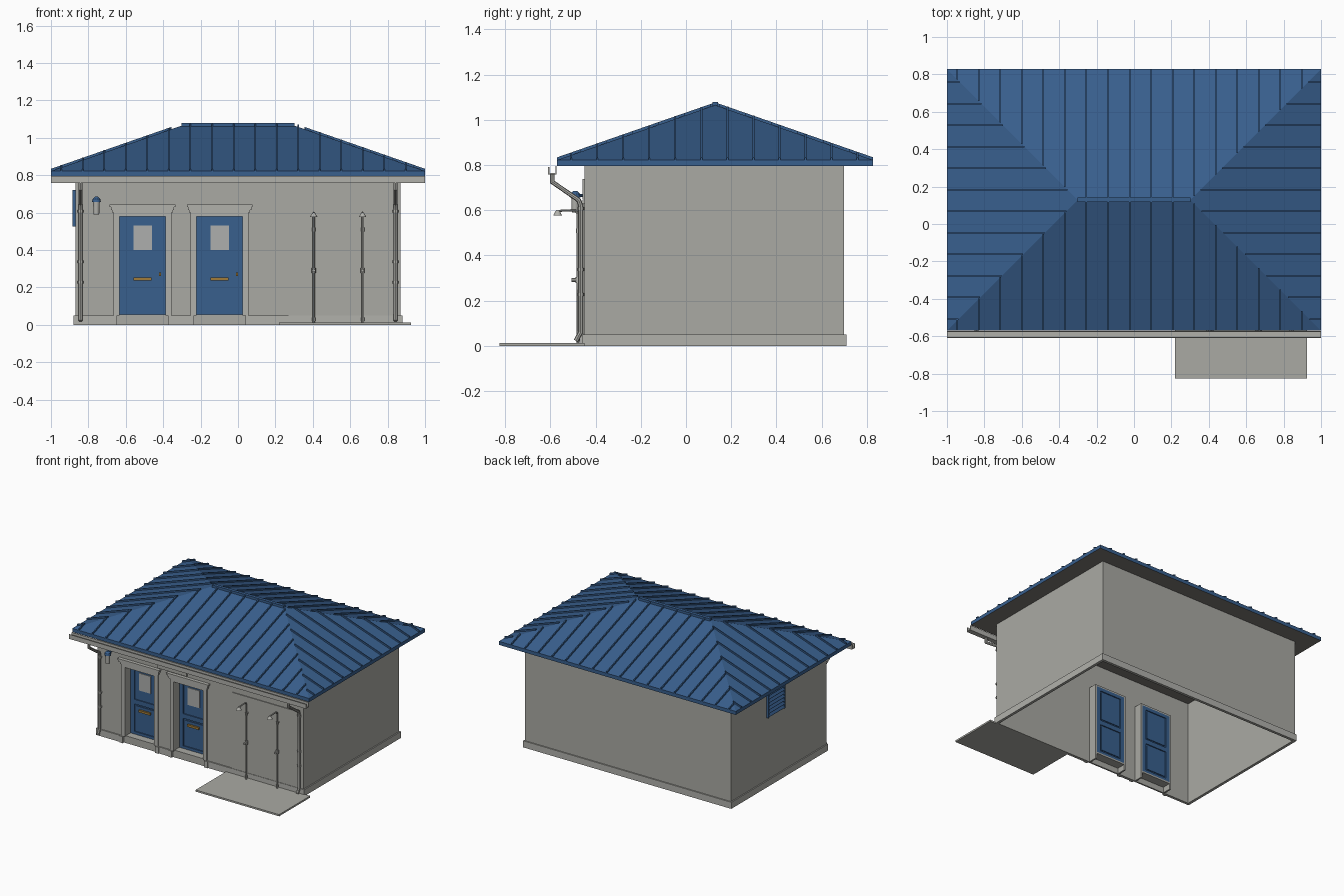
import bpy, bmesh, math
from mathutils import Vector

if "Cube" in bpy.data.objects:
    bpy.data.objects.remove(bpy.data.objects["Cube"])


def material(name, rgb):
    m = bpy.data.materials.new(name)
    m.diffuse_color = (*rgb, 1)
    m.use_nodes = True
    m.node_tree.nodes["Principled BSDF"].inputs["Base Color"].default_value = m.diffuse_color
    return m


GREY = material("wall grey", (0.40, 0.40, 0.37))
TRIM = material("trim grey", (0.44, 0.44, 0.41))
BLUE = material("roof blue", (0.040, 0.115, 0.270))
DARK = material("soffit grey", (0.20, 0.19, 0.175))
PANE = material("pane grey", (0.42, 0.43, 0.42))
BRASS = material("brass", (0.36, 0.20, 0.04))


def finish(name, bm, *mats, smooth=False):
    bmesh.ops.recalc_face_normals(bm, faces=bm.faces)
    me = bpy.data.meshes.new(name)
    bm.to_mesh(me)
    bm.free()
    ob = bpy.data.objects.new(name, me)
    bpy.context.collection.objects.link(ob)
    for m in mats:
        me.materials.append(m)
    if smooth:
        bpy.context.view_layer.objects.active = ob
        ob.select_set(True)
        bpy.ops.object.shade_smooth_by_angle()
        ob.select_set(False)
    return ob


def hexa(bm, pts):
    """Six-sided block: four bottom points, then four top points."""
    v = [bm.verts.new(p) for p in pts]
    for f in ((3, 2, 1, 0), (4, 5, 6, 7), (0, 1, 5, 4), (1, 2, 6, 5), (2, 3, 7, 6), (3, 0, 4, 7)):
        bm.faces.new([v[i] for i in f])


def boxes(name, mat, *dims):
    bm = bmesh.new()
    for x0, x1, y0, y1, z0, z1 in dims:
        hexa(bm, [(x, y, z) for z in (z0, z1) for x, y in ((x0, y0), (x1, y0), (x1, y1), (x0, y1))])
    return finish(name, bm, mat)


def tube(bm, pts, r, n=8):
    """Round pipe along a path in the y-z plane."""
    pts = [Vector(p) for p in pts]
    rings = []
    for i, p in enumerate(pts):
        a = (p - pts[i - 1]).normalized() if i else None
        b = (pts[i + 1] - p).normalized() if i < len(pts) - 1 else None
        t = ((a or b) + (b or a)).normalized()
        side = Vector((1, 0, 0))
        up = side.cross(t)
        rings.append([bm.verts.new(p + r * (math.cos(k * math.tau / n) * side + math.sin(k * math.tau / n) * up))
                      for k in range(n)])
    for r0, r1 in zip(rings, rings[1:]):
        for k in range(n):
            bm.faces.new((r0[k], r0[(k + 1) % n], r1[(k + 1) % n], r1[k]))
    bm.faces.new(rings[0])
    bm.faces.new(rings[-1])


def lathe(bm, x, y, profile, n=12):
    """Turned shape about a vertical axis; profile is (radius, z)."""
    for (r0, z0), (r1, z1) in zip(profile, profile[1:]):
        m = bmesh.ops.create_cone(bm, cap_ends=True, segments=n, radius1=r0, radius2=r1, depth=z1 - z0)
        bmesh.ops.translate(bm, verts=m["verts"], vec=(x, y, (z0 + z1) / 2))


# Walls: thin shell, open underneath, with two door openings in front
W, F, B, H, T = 0.87, -0.45, 0.70, 0.80, 0.012
DOORS = (-0.51, -0.098)
DW, D0, D1, DY = 0.123, 0.055, 0.58, -0.37
gaps = [-W] + [c + s * DW for c in DOORS for s in (-1, 1)] + [W]
front = [(a, b, F, F + T, 0, H) for a, b in zip(gaps[::2], gaps[1::2])]
front += [(c - DW, c + DW, F, F + T, z0, z1) for c in DOORS for z0, z1 in ((0, D0), (D1, H))]
boxes("walls", GREY, (-W, W, B - T, B, 0, H), (-W, -W + T, F, B, 0, H), (W - T, W, F, B, 0, H), *front)

# Plinth strip, interrupted by the door surrounds
P, PH = 0.009, 0.05
edges = [-W - P, DOORS[0] - 0.165, DOORS[0] + 0.165, DOORS[1] - 0.165, DOORS[1] + 0.165, W + P]
boxes("plinth", TRIM, (-W - P, W + P, B, B + P, 0, PH), (-W - P, -W, F, B, 0, PH), (W, W + P, F, B, 0, PH),
      *[(a, b, F - P, F, 0, PH) for a, b in zip(edges[::2], edges[1::2])])

# Roof: hipped solid with a flat dark soffit
RX, R0, R1, EB, ET, RZ, RY = 1.0, -0.57, 0.828, 0.795, 0.822, 1.065, 0.129
RUN = R1 - RY
HX = RX - RUN
bm = bmesh.new()
lo, hi = [[bm.verts.new((x, y, z)) for x, y in ((-RX, R0), (RX, R0), (RX, R1), (-RX, R1))] for z in (EB, ET)]
ra, rb = bm.verts.new((-HX, RY, RZ)), bm.verts.new((HX, RY, RZ))
bm.faces.new(lo[::-1]).material_index = 1
for i in range(4):
    j = (i + 1) % 4
    bm.faces.new((lo[i], lo[j], hi[j], hi[i]))
    bm.faces.new((hi[i], hi[j]) + ((rb, ra), (rb,), (ra, rb), (ra,))[i])
finish("roof", bm, BLUE, DARK)

# Standing seams on all four slopes
bm = bmesh.new()
SW, SH = 0.004, 0.012


def seam(p, q, across):
    a = Vector(across) * SW
    up = Vector((0, 0, SH))
    p, q = Vector(p), Vector(q)
    base = [p - a, p + a, q + a, q - a]
    hexa(bm, [v - up * 0.2 for v in base] + [v + up for v in base])


def rise(d):
    return ET + (RZ - ET) * d / RUN


for i in range(17):
    x = -0.944 + 0.115 * i
    d = min(RUN, RX - abs(x))
    for y, s in ((R0, 1), (R1, -1)):
        seam((x, y, ET), (x, y + s * d, rise(d)), (1, 0, 0))
for i in range(12):
    y = -0.508 + 0.1152 * i
    d = min(y - R0, R1 - y)
    for s in (-1, 1):
        seam((s * RX, y, ET), (s * (RX - d), y, rise(d)), (0, 1, 0))
finish("roof_seams", bm, BLUE)
boxes("ridge_cap", BLUE, (-HX, HX, RY - 0.012, RY + 0.012, RZ - 0.005, 1.079))

# Gutter: open trough along the front eave
boxes("gutter", TRIM, (-1, 1, -0.61, -0.604, 0.762, 0.792), (-1, 1, -0.61, -0.572, 0.758, 0.764),
      (-1, 1, -0.578, -0.572, 0.762, 0.795))

# Downpipes with brackets
bm = bmesh.new()
for x in (-0.842, 0.842):
    tube(bm, [(x, -0.592, 0.765), (x, -0.592, 0.725), (x, -0.475, 0.645), (x, -0.466, 0.62),
              (x, -0.466, 0.06), (x, -0.487, 0.022)], 0.011)
    for z in (0.22, 0.33, 0.60):
        lathe(bm, x, -0.466, [(0.015, z), (0.015, z + 0.014)], 8)
finish("downpipes", bm, TRIM, smooth=True)

# Doors: recessed lining, surround, cornice, leaf, panels and fittings
for k, c in enumerate(DOORS, 1):
    def around(name, mat, *dims):
        boxes(f"{name}_{k}", mat, *[(c + a, c + b, *rest) for a, b, *rest in dims])

    t = 0.012
    around("door_lining", GREY, (-DW - t, -DW, F, DY, 0, D1 + t), (DW, DW + t, F, DY, 0, D1 + t),
           (-DW, DW, F, DY, D1, D1 + t), (-DW, DW, F, DY, 0.043, D0))
    around("door_surround", TRIM, (-0.155, -DW, F - 0.010, F, 0.05, 0.60), (DW, 0.155, F - 0.010, F, 0.05, 0.60),
           (-DW, DW, F - 0.010, F, D1, 0.60), (-0.165, -0.137, F - 0.016, F, 0, 0.05),
           (0.137, 0.165, F - 0.016, F, 0, 0.05))
    around("door_cornice", TRIM, (-0.163, 0.163, F - 0.014, F, 0.60, 0.615),
           (-0.169, 0.169, F - 0.020, F, 0.615, 0.63), (-0.176, 0.176, F - 0.026, F, 0.63, 0.642))
    y0, y1 = DY - 0.022, DY
    frame = [(-DW, -0.09, y0, y1, D0, D1), (0.09, DW, y0, y1, D0, D1)]
    frame += [(-0.09, 0.09, y0, y1, a, b) for a, b in ((D0, 0.075), (0.285, 0.32), (0.555, D1))]
    panels = [(-0.079, 0.079, y0 + 0.002, y1 - 0.002, a, b) for a, b in ((0.086, 0.274), (0.331, 0.544))]
    around("door_leaf", BLUE, (-0.09, 0.09, y0 + 0.008, y1 - 0.008, 0.075, 0.555), *frame, *panels)
    around("door_window", PANE, (-0.05, 0.05, y0 - 0.004, y0 + 0.004, 0.40, 0.532))
    around("door_pull", BRASS, (-0.048, 0.048, y0 - 0.012, y0 + 0.004, 0.237, 0.253),
           (0.088, 0.098, y0 - 0.012, y0, 0.262, 0.28))

# Blank sign board and shower wall panel
boxes("sign_board", GREY, (-0.36, -0.113, F - 0.008, F, 0.648, 0.738))
boxes("shower_panel", GREY, (0.27, 0.835, F - 0.006, F, 0.03, 0.63))
boxes("shower_slab", GREY, (0.22, 0.925, -0.825, F, 0, 0.013))

# Showers: riser, arm, head and valve
bm = bmesh.new()
for x in (0.405, 0.666):
    tube(bm, [(x, -0.478, 0.012), (x, -0.478, 0.585), (x, -0.49, 0.6), (x, -0.568, 0.597), (x, -0.568, 0.59)], 0.006)
    lathe(bm, x, -0.568, [(0.02, 0.576), (0.008, 0.598)])
    lathe(bm, x, -0.478, [(0.011, 0.278), (0.011, 0.304)], 8)
    tube(bm, [(x, -0.478, 0.291), (x, -0.506, 0.291)], 0.009)
    for z in (0.02, 0.50):
        lathe(bm, x, -0.478, [(0.009, z), (0.009, z + 0.02)], 8)
    tube(bm, [(x, -0.478, 0.51), (x, F, 0.51)], 0.005)
finish("showers", bm, TRIM, smooth=True)

# Wall lamp: grey glass body, blue cap, short bracket
bm = bmesh.new()
lathe(bm, -0.757, -0.49, [(0.015, 0.59), (0.018, 0.658)])
finish("lamp_body", bm, TRIM, smooth=True)
bm = bmesh.new()
lathe(bm, -0.757, -0.49, [(0.024, 0.656), (0.021, 0.672), (0.008, 0.685)])
tube(bm, [(-0.757, -0.49, 0.665), (-0.757, F, 0.665)], 0.007)
finish("lamp_cap", bm, BLUE, smooth=True)

# Louvred vent on the left wall
VY0, VY1, VZ0, VZ1 = 0.06, 0.27, 0.525, 0.72
boxes("vent_frame", BLUE, (-W - 0.004, -W, VY0, VY1, VZ0, VZ1), (-W - 0.014, -W, VY0, VY0 + 0.012, VZ0, VZ1),
      (-W - 0.014, -W, VY1 - 0.012, VY1, VZ0, VZ1))
bm = bmesh.new()
for i in range(7):
    z = VZ0 + 0.004 + 0.027 * i
    hexa(bm, [(x, y, z + dz + h) for h in (0, 0.005)
              for x, y, dz in ((-W - 0.013, VY0, 0), (-W, VY0, 0.02), (-W, VY1, 0.02), (-W - 0.013, VY1, 0))])
finish("vent_slats", bm, BLUE)
